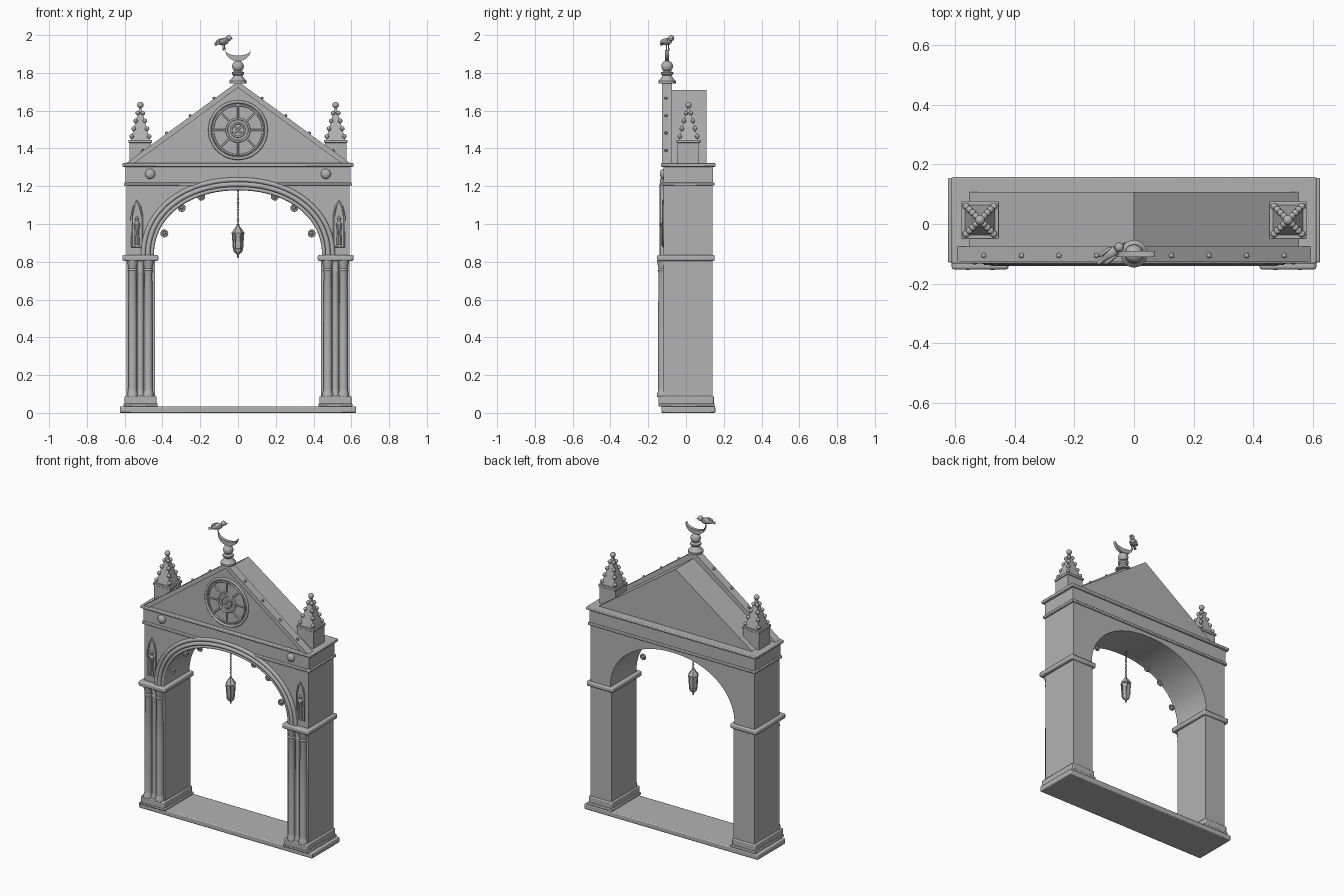
import bpy, bmesh, math
from math import sin, cos, pi, radians

if "Cube" in bpy.data.objects:
    bpy.data.objects.remove(bpy.data.objects["Cube"])

stone = bpy.data.materials.new("grey stone")
stone.diffuse_color = (0.45, 0.45, 0.45, 1)
stone.use_nodes = True
stone.node_tree.nodes["Principled BSDF"].inputs["Base Color"].default_value = stone.diffuse_color


def finish(name, bm, smooth=True):
    bmesh.ops.remove_doubles(bm, verts=bm.verts, dist=1e-5)
    bmesh.ops.recalc_face_normals(bm, faces=bm.faces)
    me = bpy.data.meshes.new(name)
    bm.to_mesh(me)
    bm.free()
    me.materials.append(stone)
    if smooth:
        for p in me.polygons:
            p.use_smooth = True
        me.set_sharp_from_angle(angle=radians(35))
    ob = bpy.data.objects.new(name, me)
    bpy.context.collection.objects.link(ob)
    return ob


def prism(name, pts, y0, y1):
    """Extrude an x-z outline along y."""
    bm = bmesh.new()
    f = bm.faces.new([bm.verts.new((x, y0, z)) for x, z in pts])
    r = bmesh.ops.extrude_face_region(bm, geom=[f])
    bmesh.ops.translate(bm, vec=(0, y1 - y0, 0),
                        verts=[v for v in r["geom"] if isinstance(v, bmesh.types.BMVert)])
    return finish(name, bm)


def box(name, x0, x1, y0, y1, z0, z1, bevel=0.0):
    x0, x1 = min(x0, x1), max(x0, x1)
    ob = prism(name, [(x0, z0), (x1, z0), (x1, z1), (x0, z1)], y0, y1)
    if bevel:
        m = ob.modifiers.new("soft edge", "BEVEL")
        m.width, m.segments = bevel, 2
    return ob


def lathe(name, profile, loc, n=20, turn=0.0):
    """Spin (radius, height) points around z."""
    bm = bmesh.new()
    rings = [[bm.verts.new((r * cos(turn + 2 * pi * i / n), r * sin(turn + 2 * pi * i / n), z))
              for i in range(n)] for r, z in profile]
    for a, b in zip(rings, rings[1:]):
        for i in range(n):
            j = (i + 1) % n
            bm.faces.new((a[i], a[j], b[j], b[i]))
    for end, (r, _) in ((rings[0], profile[0]), (rings[-1], profile[-1])):
        if r > 1e-5:
            bm.faces.new(end)
    ob = finish(name, bm)
    ob.location = loc
    return ob


def ball(name, loc, r, scale=(1, 1, 1), n=14):
    prof = [(r * sin(pi * k / 8), -r * cos(pi * k / 8)) for k in range(9)]
    ob = lathe(name, prof, loc, n)
    ob.scale = scale
    return ob


def tube(name, pts, r, cyclic=False):
    cu = bpy.data.curves.new(name, "CURVE")
    cu.dimensions = "3D"
    cu.bevel_depth, cu.bevel_resolution, cu.use_fill_caps = r, 2, True
    sp = cu.splines.new("POLY")
    sp.points.add(len(pts) - 1)
    for p, c in zip(sp.points, pts):
        p.co = (*c, 1)
    sp.use_cyclic_u = cyclic
    cu.materials.append(stone)
    ob = bpy.data.objects.new(name, cu)
    bpy.context.collection.objects.link(ob)
    return ob


def ring(name, x, y, z, R, r, n=32):
    return tube(name, [(x + R * cos(2 * pi * i / n), y, z + R * sin(2 * pi * i / n))
                       for i in range(n)], r, True)


SPRING = 0.835


def arch(a, b, n=40):
    """Slightly squared half ellipse from left to right."""
    e = 2 / 2.12
    return [(-a * math.copysign(abs(cos(pi * i / n)) ** e, cos(pi * i / n)),
             SPRING + b * abs(sin(pi * i / n)) ** e) for i in range(n + 1)]


# base slab, arched wall, frieze and cornices
box("base_slab", -0.625, 0.625, -0.13, 0.155, 0, 0.035, 0.006)
prism("arch_wall", [(-0.59, SPRING), (-0.59, 1.225), (0.59, 1.225), (0.59, SPRING)]
      + arch(0.447, 0.345)[::-1], -0.12, 0.14)
box("lower_cornice", -0.603, 0.603, -0.13, 0.15, 1.203, 1.22, 0.004)
box("frieze", -0.595, 0.595, -0.12, 0.142, 1.215, 1.31)
box("upper_cornice", -0.612, 0.612, -0.133, 0.157, 1.303, 1.322, 0.005)

# arch mouldings
for k, (d, r, y) in enumerate(((0.008, 0.010, -0.122), (0.030, 0.013, -0.128), (0.054, 0.013, -0.124))):
    tube("arch_moulding", [(x, y, z) for x, z in arch(0.447 + d, 0.345 + d)], r)

for s in (-1, 1):
    # piers with plinths and imposts
    box("pier", s * 0.44, s * 0.59, -0.12, 0.14, 0.03, 0.81)
    box("plinth_foot", s * 0.425, s * 0.605, -0.145, 0.152, 0.033, 0.05, 0.004)
    box("plinth", s * 0.432, s * 0.6, -0.145, 0.147, 0.045, 0.09, 0.006)
    box("impost", s * 0.422, s * 0.612, -0.153, 0.152, 0.805, 0.836, 0.008)
    # clustered columns
    for x, r, y in ((0.475, 0.023, -0.125), (0.558, 0.023, -0.125), (0.516, 0.017, -0.12)):
        lathe("column", [(r * 1.25, 0.085), (r * 1.3, 0.1), (r * 1.05, 0.112), (r, 0.13), (r, 0.45),
                         (r * 0.9, 0.74), (r * 1.1, 0.755), (r * 0.9, 0.765), (r * 1.3, 0.808)],
              (s * x, y, 0), 16)
    # pointed niche with a small figure
    x = s * 0.535
    tube("niche_frame", [(x + dx, -0.121, z) for dx, z in
                         ((-0.028, 0.88), (-0.028, 1.04), (-0.018, 1.09), (0, 1.125), (0.018, 1.09),
                          (0.028, 1.04), (0.028, 0.88))], 0.005, True)
    lathe("niche_figure", [(0.014, 0.89), (0.011, 0.96), (0.016, 1.0), (0.006, 1.015), (0.01, 1.03),
                           (0, 1.045)], (x, -0.12, 0), 10)
    # frieze boss
    ball("frieze_boss", (s * 0.465, -0.12, 1.265), 0.027, (1, 0.7, 1))
    # rosettes hanging inside the arch
    for x, z in ((0.39, 0.95), (0.298, 1.085), (0.195, 1.145)):
        ring("rosette_rim", s * x, -0.115, z, 0.016, 0.005, 16)
        ball("rosette_heart", (s * x, -0.115, z), 0.009, n=10)
        for k in range(3):
            c, d = 0.016 * cos(k * pi / 3), 0.016 * sin(k * pi / 3)
            tube("rosette_bar", [(s * x - c, -0.115, z - d), (s * x + c, -0.115, z + d)], 0.003)
    # gable rake and its crockets
    prism("gable_rake", [(0, 1.755), (s * 0.595, 1.32), (s * 0.55, 1.32), (0, 1.722)], -0.127, -0.075)
    for k in range(1, 5):
        ball("rake_crocket", (s * 0.126 * k, -0.106, 1.757 - 0.731 * 0.126 * k), 0.009, n=8)
    # pinnacle: pedestal, cap, pyramid, crockets and finial
    x, y = s * 0.517, 0.013
    box("pinnacle_pedestal", x - 0.057, x + 0.057, y - 0.057, y + 0.057, 1.32, 1.432)
    box("pinnacle_cap", x - 0.063, x + 0.063, y - 0.063, y + 0.063, 1.43, 1.446, 0.003)
    lathe("pinnacle_spire", [(0.072, 1.445), (0.008, 1.615)], (x, y, 0), 4, pi / 4)
    for k in range(4):
        t = 0.1 + 0.25 * k
        for a in range(4):
            g, d = pi / 4 + a * pi / 2, 0.07 - 0.062 * t + 0.002
            ball("spire_crocket", (x + d * cos(g), y + d * sin(g), 1.447 + 0.165 * t), 0.012, n=10)
    ball("pinnacle_finial", (x, y, 1.63), 0.017)

# gable front and roof body
prism("gable_panel", [(-0.57, 1.32), (0.57, 1.32), (0, 1.74)], -0.115, -0.078)
prism("roof_body", [(-0.555, 1.32), (0.555, 1.32), (0, 1.71)], -0.08, 0.108)

# rose window
Z = 1.497
ring("rose_outer_ring", 0, -0.116, Z, 0.15, 0.008, 48)
ring("rose_second_ring", 0, -0.116, Z, 0.132, 0.005, 48)
ring("rose_inner_ring", 0, -0.116, Z, 0.06, 0.006)
ring("rose_hub_ring", 0, -0.116, Z, 0.036, 0.005, 24)
for k in range(8):
    c, d = cos(k * pi / 4), sin(k * pi / 4)
    tube("rose_spoke", [(0.06 * c, -0.116, Z + 0.06 * d), (0.134 * c, -0.116, Z + 0.134 * d)], 0.005)
    if k % 2:
        tube("rose_hub_bar", [(0, -0.116, Z), (0.036 * c, -0.116, Z + 0.036 * d)], 0.005)

# apex finial with crescent
Y = -0.1
lathe("finial_stem", [(0.046, 1.745), (0.046, 1.757), (0.034, 1.77), (0.024, 1.785), (0.033, 1.795),
                      (0.033, 1.803), (0.015, 1.81)], (0, Y, 0), 24)
ball("finial_ball", (0, Y, 1.835), 0.031, n=24)
arc = [-pi / 2 + pi * i / 20 for i in range(21)]
prism("crescent", [(0.068 * sin(t), 1.922 - 0.06 * cos(t)) for t in arc]
      + [(0.068 * sin(t), 1.922 - 0.03 * cos(t)) for t in arc[-2:0:-1]], Y - 0.01, Y + 0.01)

# bird on the crescent horn
ux, uy = cos(radians(37)), sin(radians(37))


def bird_point(f, side, z):
    return (-0.078 + f * ux - side * uy, Y + f * uy + side * ux, z)


body = lathe("bird_body", [(0, -0.056), (0.008, -0.054), (0.007, -0.03), (0.016, -0.015), (0.02, 0.005),
                           (0.016, 0.024), (0, 0.036)], bird_point(0, 0, 1.965), 12)
body.rotation_euler = (0, radians(75), radians(37))
ball("bird_head", bird_point(0.036, 0, 1.984), 0.016)
beak = lathe("bird_beak", [(0.006, 0), (0, 0.018)], bird_point(0.048, 0, 1.982), 8)
beak.rotation_euler = (0, radians(95), radians(37))
for side in (-1, 1):
    wing = ball("bird_wing", bird_point(-0.012, side * 0.016, 1.968), 0.028, (1, 0.25, 0.45))
    wing.rotation_euler = (0, radians(-15), radians(37))
    tube("bird_leg", [bird_point(0.002, side * 0.007, 1.955), bird_point(0.006, side * 0.007, 1.918)], 0.003)

# hanging lantern on a chain
LY = -0.075
for k in range(13):
    z = 1.008 + 0.0142 * k
    pts = [(0.005 * cos(a * pi / 5), 0.009 * sin(a * pi / 5)) for a in range(10)]
    tube("chain_link", [((u if k % 2 else 0), LY + (0 if k % 2 else u), z + v) for u, v in pts], 0.0018, True)
lathe("lantern_body", [(0.008, 0.858), (0.022, 0.862), (0.027, 0.95), (0.02, 0.955)], (0, LY, 0), 6)
lathe("lantern_roof", [(0.033, 0.946), (0.034, 0.953), (0.022, 0.972), (0.012, 0.985), (0.006, 0.992),
                       (0.008, 0.998), (0, 1.004)], (0, LY, 0), 6)
lathe("lantern_base", [(0, 0.82), (0.006, 0.826), (0.005, 0.838), (0.018, 0.848), (0.026, 0.86),
                       (0.026, 0.868), (0.02, 0.87)], (0, LY, 0), 6)
for k in range(6):
    c, d = cos(k * pi / 3), sin(k * pi / 3)
    tube("lantern_bar", [(0.024 * c, LY + 0.024 * d, 0.865), (0.03 * c, LY + 0.03 * d, 0.95)], 0.003)
